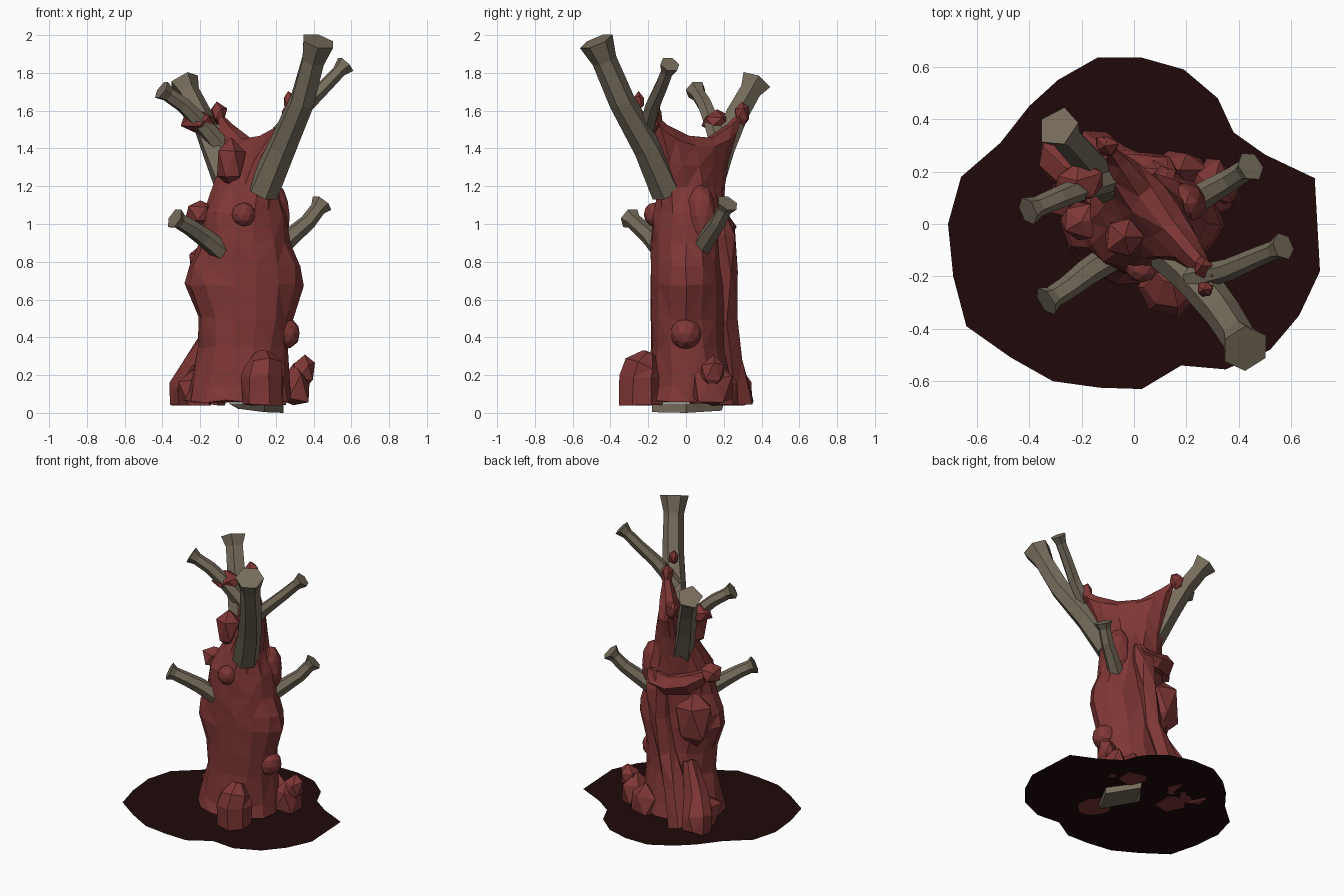
import bpy, bmesh, math, random
from mathutils import Vector, Matrix

random.seed(4)
FLOOR = 0.04


def material(name, rgb):
    m = bpy.data.materials.new(name)
    m.diffuse_color = (*rgb, 1)
    return m


FLESH = material("flesh", (0.21, 0.038, 0.036))
BONE = material("bone", (0.18, 0.15, 0.105))
BLOOD = material("dark_pool", (0.014, 0.003, 0.003))


def finish(name, bm, mat, triangulate=False):
    bmesh.ops.recalc_face_normals(bm, faces=bm.faces)
    if triangulate:
        bmesh.ops.triangulate(bm, faces=bm.faces)
    me = bpy.data.meshes.new(name)
    bm.to_mesh(me)
    bm.free()
    me.materials.append(mat)
    ob = bpy.data.objects.new(name, me)
    bpy.context.collection.objects.link(ob)
    return ob


def jitter(bm, amount):
    for v in bm.verts:
        v.co += Vector([random.uniform(-amount, amount) for _ in range(3)])
        v.co.z = max(v.co.z, FLOOR)


def bridge(bm, rings):
    n = len(rings[0])
    for lo, hi in zip(rings, rings[1:]):
        for i in range(n):
            j = (i + 1) % n
            bm.faces.new((lo[i], lo[j], hi[j], hi[i]))


def tube(name, path, radii, sides, mat, rough=0.0):
    bm = bmesh.new()
    pts = [Vector(p) for p in path]
    rings = []
    for k, (p, r) in enumerate(zip(pts, radii)):
        tangent = pts[min(k + 1, len(pts) - 1)] - pts[max(k - 1, 0)]
        q = tangent.to_track_quat('Z', 'Y')
        rings.append([bm.verts.new(p + q @ Vector((r * math.cos(t), r * math.sin(t), 0)))
                      for t in (math.tau * i / sides for i in range(sides))])
    bridge(bm, rings)
    bm.faces.new(rings[0])
    bm.faces.new(rings[-1])
    if rough:
        jitter(bm, rough)
    return finish(name, bm, mat, rough > 0)


def lump(name, centre, size, subdiv=1, rough=0.01, turn=0):
    bm = bmesh.new()
    bmesh.ops.create_icosphere(bm, subdivisions=subdiv, radius=1)
    bm.transform(Matrix.Translation(centre) @ Matrix.Rotation(math.radians(turn), 4, 'Z')
                 @ Matrix.Diagonal((*size, 1)))
    jitter(bm, rough)
    return finish(name, bm, FLESH)


# Trunk: z, centre x, centre y, half length, half width, turned, lift of the ends
N, TIP = 14, 12
TURN = -math.tau * 2 / N
SECTIONS = [
    (0.06, 0.00, 0.02, 0.285, 0.25, 0, 0),
    (0.14, 0.01, 0.02, 0.265, 0.23, 0, 0),
    (0.35, 0.03, 0.01, 0.235, 0.20, 0, 0),
    (0.50, 0.035, 0.0, 0.25, 0.195, 0, 0),
    (0.68, 0.03, 0.0, 0.31, 0.195, 0, 0),
    (0.78, 0.03, 0.0, 0.295, 0.19, 0, 0),
    (0.90, 0.035, 0.0, 0.24, 0.19, 0, 0),
    (1.06, 0.03, 0.01, 0.22, 0.19, 0, 0),
    (1.20, 0.04, 0.03, 0.195, 0.145, 1, 0),
    (1.31, 0.065, 0.04, 0.23, 0.11, 1, 0.02),
    (1.40, 0.085, 0.05, 0.29, 0.075, 1, 0.12),
    (1.45, 0.09, 0.06, 0.345, 0.025, 1, 0.185),
]
bm = bmesh.new()
rings = []
for z, cx, cy, a, b, turned, lift in SECTIONS:
    ang = TURN * turned
    ring = []
    for i in range(N):
        t = math.tau * i / N - ang
        u, v = a * math.cos(t), b * math.sin(t)
        ring.append(bm.verts.new((cx + u * math.cos(ang) - v * math.sin(ang),
                                  cy + u * math.sin(ang) + v * math.cos(ang),
                                  z + lift * math.cos(t) ** 2)))
    rings.append(ring)
bridge(bm, rings)
bm.faces.new(rings[0])
top = rings[-1]
for j in range(N // 2):  # saddle strip between the two horns
    ids = [(TIP + j) % N, (TIP + j + 1) % N, (TIP - j - 1) % N, (TIP - j) % N]
    bm.faces.new([top[i] for i in dict.fromkeys(ids)])
jitter(bm, 0.009)
finish("trunk", bm, FLESH, True)

# Blunt ends of the two horns
lump("front_horn_tip", (0.265, -0.165, 1.555), (0.04, 0.045, 0.08), 1, 0.008)
lump("back_horn_tip", (-0.105, 0.3, 1.585), (0.05, 0.045, 0.06), 1, 0.008)


# Bones: a path that bends slightly and flares at the end
def bone(name, path, r, end, sides=6):
    pts = [Vector(p) for p in path]
    neck = pts[-2].lerp(pts[-1], 0.68)
    pts.insert(-1, neck)
    tube(name, pts, [r * 1.25, r * 1.12] + [r] * (len(pts) - 4) + [r * 0.95, end], sides, BONE)


bone("large_front_bone", [(0.13, -0.1, 1.17), (0.23, -0.2, 1.4), (0.34, -0.34, 1.65),
                          (0.425, -0.475, 1.967)], 0.07, 0.093)
bone("large_back_bone", [(-0.05, 0.12, 1.2), (-0.13, 0.19, 1.4), (-0.2, 0.27, 1.58),
                         (-0.29, 0.37, 1.755)], 0.062, 0.085, 5)
bone("upper_right_bone", [(0.22, -0.21, 1.48), (0.36, -0.175, 1.63), (0.46, -0.13, 1.73),
                          (0.57, -0.085, 1.845)], 0.038, 0.054)
bone("upper_left_bone", [(-0.08, 0.18, 1.4), (-0.19, 0.14, 1.53), (-0.29, 0.1, 1.63),
                         (-0.405, 0.05, 1.71)], 0.042, 0.056)
bone("lower_left_bone", [(-0.08, -0.12, 0.85), (-0.18, -0.185, 0.93), (-0.25, -0.24, 0.98),
                         (-0.335, -0.295, 1.03)], 0.045, 0.06)
bone("lower_right_bone", [(0.2, 0.07, 0.86), (0.3, 0.13, 0.95), (0.37, 0.17, 1.01),
                          (0.445, 0.22, 1.11)], 0.043, 0.06)

# Bone stub that shows beneath the base
bm = bmesh.new()
upper = [bm.verts.new(c) for c in ((-0.05, 0, 0.05), (0.14, -0.18, 0.05), (0.24, 0.0, 0.05), (0.1, 0.2, 0.05))]
lower = [bm.verts.new(c) for c in ((0.0, 0, 0.022), (0.14, -0.18, 0.004), (0.24, 0.0, 0.0), (0.1, 0.19, 0.012))]
bridge(bm, [lower, upper])
bm.faces.new(lower)
bm.faces.new(upper)
finish("buried_bone", bm, BONE)

# Fleshy roots and the sinew up the back
tube("back_root", [(-0.27, 0.27, 0.04), (-0.27, 0.25, 0.14), (-0.21, 0.19, 0.26), (-0.12, 0.14, 0.45)],
     [0.095, 0.095, 0.08, 0.05], 7, FLESH, 0.012)
tube("front_root", [(0.135, -0.235, 0.04), (0.135, -0.235, 0.19), (0.135, -0.225, 0.25), (0.13, -0.19, 0.32)],
     [0.115, 0.115, 0.1, 0.04], 7, FLESH, 0.008)
tube("back_sinew", [(-0.15, 0.28, 0.05), (-0.08, 0.23, 0.28), (0.0, 0.2, 0.5), (0.06, 0.2, 0.75),
                    (0.09, 0.2, 0.95), (0.11, 0.17, 1.06)],
     [0.08, 0.075, 0.065, 0.065, 0.075, 0.05], 6, FLESH, 0.012)
tube("back_fold", [(0.13, 0.18, 1.0), (0.0, 0.19, 0.99), (-0.11, 0.16, 1.01), (-0.19, 0.08, 1.05)],
     [0.07, 0.07, 0.07, 0.055], 6, FLESH, 0.012)

# Lumps and growths
lump("back_left_bulge", (-0.13, 0.1, 0.74), (0.13, 0.13, 0.22), 1, 0.012, -30)
lump("right_root_lump", (0.3, 0.14, 0.13), (0.1, 0.12, 0.14), 1, 0.015)
lump("right_root_knob", (0.35, 0.14, 0.22), (0.065, 0.075, 0.09), 1)
lump("left_root_lump", (-0.23, 0.12, 0.1), (0.1, 0.13, 0.15), 1, 0.015)
lump("right_back_root", (0.17, 0.2, 0.1), (0.12, 0.08, 0.13), 1, 0.015)
lump("right_wart", (0.245, 0.0, 0.42), (0.085, 0.085, 0.085), 2, 0.002)
lump("front_wart", (0.03, -0.16, 1.05), (0.065, 0.065, 0.065), 2, 0.002)
lump("right_pod", (0.2, 0.08, 1.04), (0.075, 0.08, 0.17), 2, 0.004)
lump("left_growth", (-0.2, 0.01, 1.055), (0.09, 0.09, 0.075), 1, 0.012)
lump("upper_front_growth", (-0.04, -0.05, 1.32), (0.08, 0.085, 0.14), 1, 0.01)
lump("bone_knot", (-0.21, 0.16, 1.54), (0.1, 0.08, 0.06), 1, 0.01, 20)
lump("right_bone_knot", (0.27, -0.25, 1.65), (0.035, 0.035, 0.05), 1, 0.006)

# Pool on the ground
OUTLINE = [(-0.71, 0), (-0.66, 0.18), (-0.51, 0.31), (-0.4, 0.45), (-0.29, 0.55), (-0.14, 0.635),
           (0.03, 0.635), (0.19, 0.59), (0.32, 0.48), (0.38, 0.35), (0.5, 0.265), (0.69, 0.175),
           (0.71, -0.18), (0.63, -0.35), (0.52, -0.48), (0.35, -0.555), (0.18, -0.54), (0.03, -0.63),
           (-0.13, -0.625), (-0.31, -0.6), (-0.47, -0.51), (-0.64, -0.39), (-0.69, -0.2)]
bm = bmesh.new()
bm.faces.new([bm.verts.new((x, y, 0.046)) for x, y in reversed(OUTLINE)])
pool = finish("pool", bm, BLOOD)
if pool.data.polygons[0].normal.z < 0:
    pool.data.flip_normals()
